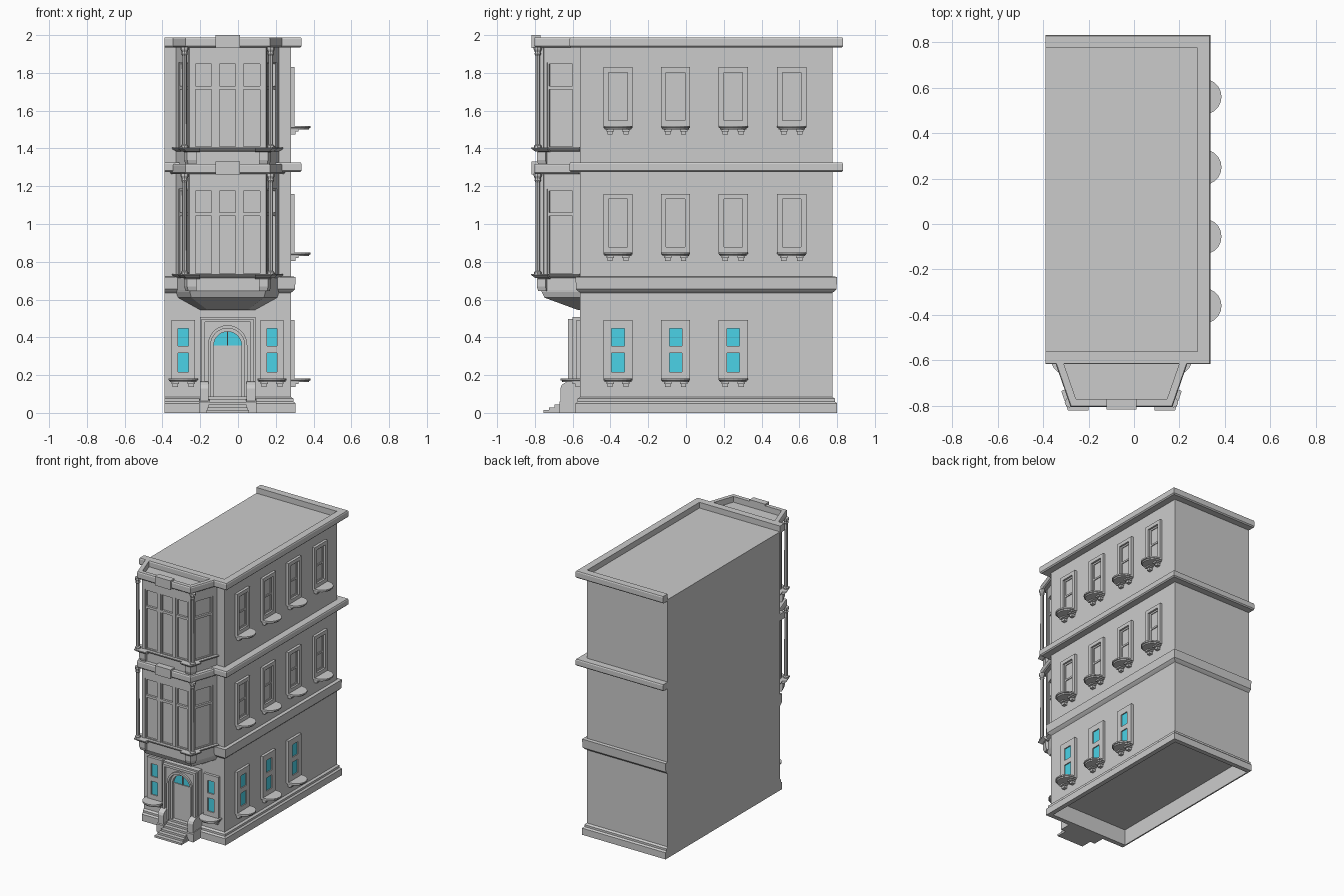
import bpy, bmesh, math
from mathutils import Vector

if "Cube" in bpy.data.objects:
    bpy.data.objects.remove(bpy.data.objects["Cube"])


def material(name, rgb):
    m = bpy.data.materials.new(name)
    m.use_nodes = True
    m.diffuse_color = (*rgb, 1)
    m.node_tree.nodes["Principled BSDF"].inputs["Base Color"].default_value = (*rgb, 1)
    return m


STONE = material("grey_stone", (0.6, 0.6, 0.6))
GLASS = material("cyan_glass", (0.07, 0.65, 0.8))


def loft(name, rings, mat=STONE):
    """Skin a list of equal closed rings and cap both ends."""
    bm = bmesh.new()
    vs = [[bm.verts.new(p) for p in r] for r in rings]
    n = len(vs[0])
    for a, b in zip(vs, vs[1:]):
        for i in range(n):
            bm.faces.new((a[i], a[(i + 1) % n], b[(i + 1) % n], b[i]))
    bm.faces.new(vs[0])
    bm.faces.new(vs[-1])
    bmesh.ops.recalc_face_normals(bm, faces=bm.faces)
    me = bpy.data.meshes.new(name)
    bm.to_mesh(me)
    bm.free()
    me.materials.append(mat)
    bpy.context.collection.objects.link(bpy.data.objects.new(name, me))


class Wall:
    """A wall plane: u runs along it, d points out of it."""
    def __init__(self, origin, tangent):
        self.o = Vector((*origin, 0))
        self.t = Vector((*tangent, 0)).normalized()
        self.n = Vector((self.t.y, -self.t.x, 0))

    def at(self, u, d, z):
        return self.o + self.t * u + self.n * d + Vector((0, 0, z))

    def prism(self, name, pts, d0, d1, mat=STONE):
        loft(name, [[self.at(u, d, z) for u, z in pts] for d in (d0, d1)], mat)

    def box(self, name, u0, u1, z0, z1, d0, d1, mat=STONE):
        self.prism(name, [(u0, z0), (u1, z0), (u1, z1), (u0, z1)], d0, d1, mat)

    def frame(self, name, u0, u1, z0, z1, w, d0, d1):
        for a, b, c, d in ((u0, u0 + w, z0, z1), (u1 - w, u1, z0, z1),
                           (u0 + w, u1 - w, z0, z0 + w), (u0 + w, u1 - w, z1 - w, z1)):
            self.box(name, a, b, c, d, d0, d1)


def sweep(name, path, profile):
    """Run an (outset, z) profile along a plan path with mitred corners."""
    pts = [Vector(p) for p in path]
    rings = []
    for i, p in enumerate(pts):
        ns = []
        for a, b in ((i - 1, i), (i, i + 1)):
            if a >= 0 and b < len(pts):
                t = (pts[b] - pts[a]).normalized()
                ns.append(Vector((t.y, -t.x)))
        m = sum(ns, Vector((0, 0))).normalized()
        m /= m.dot(ns[0])
        rings.append([(p.x + m.x * o, p.y + m.y * o, z) for o, z in profile])
    loft(name, rings)


def moulding(z0, z1, o, c=0.008):
    return [(0, z0), (o - c, z0), (o, z0 + c), (o, z1 - c), (o - c / 2, z1), (0, z1)]


X0, X1, Y0, Y1 = -0.39, 0.28, -0.56, 0.775
CX = (X0 + X1) / 2
front = Wall((CX, Y0), (1, 0))
side = Wall((X1, 0), (0, 1))
outline = [(X0, Y0), (X1, Y0), (X1, Y1), (X0, Y1)]

# Main block, hollow underneath
loft("main_walls", [[(x + (t if x < 0 else -t), y + (t if y < 0 else -t), z) for x, y in outline]
                    for t, z in ((0.01, 0.12), (0.01, 0), (0, 0), (0, 1.945))])

# Mouldings around the three open sides
sweep("base_plinth", outline, [(0, 0), (0.025, 0), (0.025, 0.05), (0.014, 0.06), (0.014, 0.075), (0, 0.085)])
sweep("ground_floor_band", outline, [(0, 0.635), (0.012, 0.645), (0.022, 0.655), (0.025, 0.72), (0, 0.722)])
sweep("middle_cornice", outline, moulding(1.275, 1.325, 0.057))
sweep("top_cornice", outline, moulding(1.935, 1.988, 0.057))


# Windows with half round sills on brackets
def window(wall, u, z, half, glazed):
    if glazed:
        g = half * 0.43
        for a, b in ((-half, -g), (g, half)):
            wall.box("window_jamb", u + a, u + b, z, z + 0.31, 0, 0.02)
        for a, b in ((0, 0.034), (0.134, 0.171), (0.265, 0.31)):
            wall.box("window_rail", u - g, u + g, z + a, z + b, 0, 0.02)
        wall.box("window_pane", u - g, u + g, z + 0.034, z + 0.265, 0.004, 0.012, GLASS)
    else:
        wall.frame("window_frame", u - half, u + half, z, z + 0.31, 0.027, 0, 0.02)
        wall.box("window_meeting_rail", u - 0.05, u + 0.05, z + 0.147, z + 0.16, 0, 0.006)
        wall.frame("window_sash", u - 0.05, u + 0.05, z + 0.027, z + 0.283, 0.012, 0, 0.006)
    arc = [(0.077 * math.cos(a), 0.03 + 0.075 * math.sin(a)) for a in (math.pi * i / 10 for i in range(11))]
    plan = [(0.077, 0)] + arc + [(-0.077, 0)]
    loft("window_sill", [[wall.at(u + a * s, d * s, z + h) for a, d in plan]
                         for s, h in ((0.9, -0.02), (0.93, -0.012), (1, -0.01), (1, 0))])
    for s in (-0.042, 0.042):
        wall.box("sill_bracket", u + s - 0.02, u + s + 0.02, z - 0.03, z - 0.02, 0, 0.04)
        wall.box("sill_bracket_foot", u + s - 0.014, u + s + 0.014, z - 0.047, z - 0.03, 0, 0.025)


for row, z in enumerate((0.183, 0.85, 1.52)):
    for y in (-0.36, -0.055, 0.25, 0.56)[:3 if row == 0 else 4]:
        window(side, y, z, 0.077, row == 0)
for u in (-0.235, 0.235):
    window(front, u, 0.183, 0.062, True)

# Bay shaft with recessed window zones and tapered underside
BAY = [(CX - 0.273, Y0), (CX - 0.2, -0.77), (CX + 0.2, -0.77), (CX + 0.273, Y0)]
levels = [(0.53, 0.06, 0.545), (0.96, 0.9, 0.61), (1, 0.97, 0.64), (1, 1, 0.65)]
for z in (0.73, 1.4):
    levels += [(1, 1, z), (0.93, 0.905, z), (0.93, 0.905, z + 0.455), (1, 1, z + 0.455)]
levels.append((1, 1, 1.945))
loft("bay_walls", [[(CX + (x - CX) * sx, Y0 + (y - Y0) * sy, z) for x, y in BAY] for sx, sy, z in levels])
faces = [Wall(((Vector(a) + Vector(b)) / 2), Vector(b) - Vector(a)) for a, b in zip(BAY, BAY[1:])]


def bay_corner(name, i, reach, profile):
    """Wrap a moulding round one front corner of the bay."""
    p = Vector(BAY[i])
    a, b = (p + (Vector(BAY[k]) - p).normalized() * reach for k in (i - 1, i + 1))
    sweep(name, [a, p, b], profile)


for z in (0.73, 1.4):
    # Sill and cornice of this storey
    sweep("bay_sill", BAY, [(0, z - 0.015), (0.018, z - 0.005), (0.022, z), (0.022, z + 0.006), (0, z + 0.006)])
    sweep("bay_cornice", BAY, moulding(z + 0.535, z + 0.588, 0.034))
    faces[1].box("cornice_centre_block", -0.065, 0.065, z + 0.532, z + 0.6, 0, 0.047)
    for i, s in ((1, -1), (2, 1)):
        bay_corner("sill_corner_block", i, 0.055,
                   [(0, z - 0.02), (0.03, z - 0.015), (0.05, z), (0.05, z + 0.006), (0, z + 0.006)])
        bay_corner("corner_pedestal", i, 0.035,
                   [(0, z - 0.085), (0.012, z - 0.085), (0.02, z - 0.06), (0.02, z - 0.02), (0, z - 0.015)])
        bay_corner("corner_pier", i, 0.018, [(-0.02, z), (0.004, z), (0.004, z + 0.535), (-0.02, z + 0.535)])
        # Slender corner column
        x, y = CX + s * 0.228, -0.785
        steps = ((0.02, 0), (0.02, 0.015), (0.013, 0.022), (0.012, 0.49), (0.017, 0.5), (0.015, 0.51), (0.022, 0.525), (0.022, 0.537))
        loft("corner_column", [[(x + r * math.cos(math.tau * k / 8), y + r * math.sin(math.tau * k / 8), z + h)
                                for k in range(8)] for r, h in steps])
    # Transomed lights on the front and on both slanted faces
    for wall, centres, half, end in ((faces[0], (0,), 0.075, 0.111), (faces[1], (-0.128, 0, 0.128), 0.052, 0.2),
                                     (faces[2], (0,), 0.075, 0.111)):
        for u in centres:
            wall.frame("bay_window_frame", u - half, u + half, z, z + 0.455, 0.009, -0.022, -0.006)
            wall.box("bay_transom", u - half, u + half, z + 0.312, z + 0.33, -0.022, -0.004)
        # Piers fill the gaps between the lights
        starts = [-end] + [u + half for u in centres]
        stops = [u - half for u in centres] + [end]
        for a, b in zip(starts, stops):
            wall.box("bay_mullion", a, b, z, z + 0.455, -0.022, 0)


# Doorway: nested surrounds, arch rings, door and fanlight
def arch(r, z0, zc, n=14):
    return [(-r, z0)] + [(-r * math.cos(math.pi * i / n), zc + r * math.sin(math.pi * i / n)) for i in range(n + 1)] + [(r, z0)]


def ring(name, outer, inner, d):
    front.prism(name, outer + inner[::-1], 0, d)


def square(h, z0, z1):
    return [(-h, z0), (-h, z1), (h, z1), (h, z0)]


ring("door_surround_outer", square(0.147, 0.165, 0.508), square(0.125, 0.165, 0.485), 0.04)
ring("door_surround_middle", square(0.137, 0.165, 0.497), square(0.12, 0.165, 0.48), 0.065)
ring("door_surround_inner", square(0.126, 0.085, 0.486), arch(0.098, 0.085, 0.36), 0.045)
ring("door_arch_outer", arch(0.104, 0.085, 0.36), arch(0.09, 0.085, 0.358), 0.06)
ring("door_arch_inner", arch(0.092, 0.085, 0.358), arch(0.074, 0.085, 0.356), 0.035)
front.box("door", -0.08, 0.08, 0.085, 0.355, 0, 0.015)
front.prism("fanlight", arch(0.076, 0.354, 0.3545), 0.008, 0.016, GLASS)
front.box("fanlight_bar", -0.003, 0.003, 0.355, 0.433, 0, 0.024)
front.box("fanlight_rail", -0.08, 0.08, 0.345, 0.357, 0, 0.022)

# Entrance steps and curved side walls
for i in range(6):
    w = 0.1 + 0.006 * max(0, 2 - i)
    front.box("entrance_step", -w, w, 0.0145 * i, 0.0145 * (i + 1), 0, 0.195 - 0.03 * i)
cheek = [(0, 0), (0.105, 0), (0.105, 0.13), (0.098, 0.147), (0.085, 0.158), (0.07, 0.165), (0, 0.165)]
for s in (-1, 1):
    loft("step_side_wall", [[(CX + s * x, Y0 - d, z) for d, z in cheek] for x in (0.1, 0.147)])
    loft("step_side_wall_foot", [[(CX + s * x, Y0 - d * 1.05, z * 0.45) for d, z in cheek] for x in (0.097, 0.152)])
